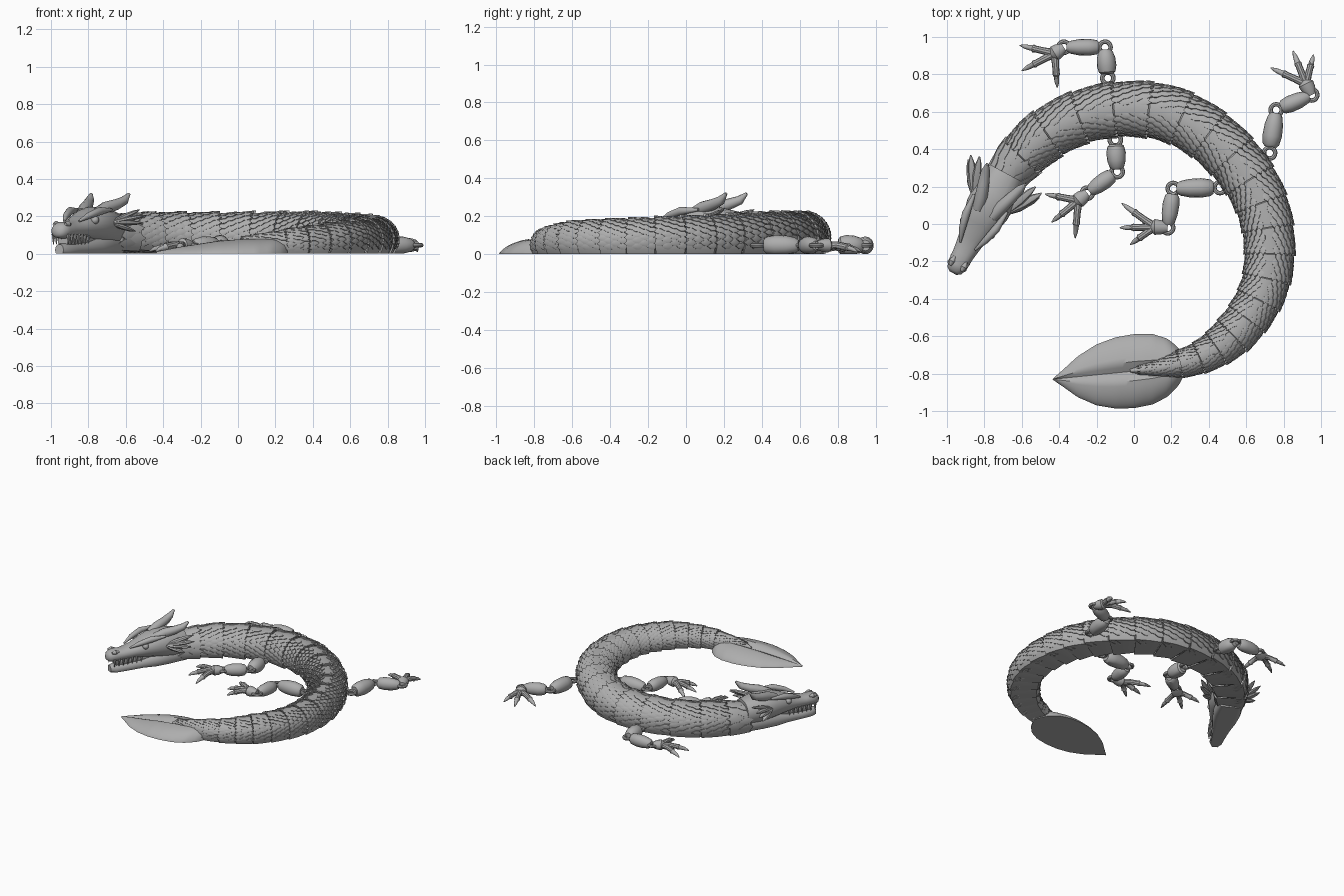
import bpy, bmesh
from math import sin, cos, pi, radians
from mathutils import Vector as V

cube = bpy.data.objects.get("Cube")
if cube:
    bpy.data.objects.remove(cube)

grey = bpy.data.materials.new("stone_grey")
grey.use_nodes = True
COLOR = (0.42, 0.42, 0.42, 1)
grey.diffuse_color = COLOR
grey.node_tree.nodes["Principled BSDF"].inputs["Base Color"].default_value = COLOR


def finish(name, bm, angle=35):
    bmesh.ops.recalc_face_normals(bm, faces=bm.faces)
    me = bpy.data.meshes.new(name)
    bm.to_mesh(me)
    bm.free()
    me.materials.append(grey)
    ob = bpy.data.objects.new(name, me)
    bpy.context.collection.objects.link(ob)
    bpy.ops.object.select_all(action="DESELECT")
    ob.select_set(True)
    bpy.context.view_layer.objects.active = ob
    bpy.ops.object.shade_smooth_by_angle(angle=radians(angle))
    return ob


def loft(bm, rings):
    """Skin closed rings of equal length and cap both ends."""
    vs = [[bm.verts.new(p) for p in r] for r in rings]
    n = len(vs[0])
    for a, b in zip(vs, vs[1:]):
        for i in range(n):
            j = (i + 1) % n
            bm.faces.new((a[i], a[j], b[j], b[i]))
    bm.faces.new(vs[0])
    bm.faces.new(vs[-1])


def tube(bm, pts, radii, flat=1.0, n=12):
    """Round tube through points, flattened in height and cut off at the ground."""
    pts = [V(p) for p in pts]
    rings = []
    for i, (p, r) in enumerate(zip(pts, radii)):
        t = (pts[min(i + 1, len(pts) - 1)] - pts[max(i - 1, 0)]).normalized()
        side = t.cross(V((0, 0, 1))).normalized()
        up = side.cross(t)
        ring = [p + side * r * cos(a) + up * r * flat * sin(a)
                for a in (2 * pi * k / n for k in range(n))]
        rings.append([V((q.x, q.y, max(q.z, 0))) for q in ring])
    loft(bm, rings)


def interp(table, x):
    for (x0, y0), (x1, y1) in zip(table, table[1:]):
        if x <= x1:
            k = max(0, (x - x0) / (x1 - x0))
            return y0 + (y1 - y0) * k
    return table[-1][1]


# Curled spine, from neck to tail tip
SPINE = [V(p) for p in [(-.70, .235), (-.60, .36), (-.45, .49), (-.26, .58), (-.05, .615),
         (.165, .595), (.35, .51), (.51, .375), (.63, .215), (.70, .05), (.725, -.14),
         (.70, -.325), (.62, -.485), (.50, -.62), (.35, -.715), (.165, -.765), (-.02, -.785)]]
WIDTH = [(0, .115), (.1, .14), (.3, .15), (.5, .145), (.65, .133), (.8, .115), (.91, .075), (1, .018)]
HEIGHT = [(0, .205), (.1, .225), (.4, .23), (.6, .205), (.8, .18), (.91, .135), (1, .085)]


def spine(f):
    u = f * (len(SPINE) - 1)
    i = min(max(int(u), 0), len(SPINE) - 2)
    k = u - i
    b, c = SPINE[i], SPINE[i + 1]
    a = SPINE[i - 1] if i else b * 2 - c
    d = SPINE[i + 2] if i + 2 < len(SPINE) else c * 2 - b
    return (b * 2 + (c - a) * k + (a * 2 - b * 5 + c * 4 - d) * k ** 2
            + (b * 3 - a - c * 3 + d) * k ** 3) / 2


LOW = .6   # angle below the widest point where the flat belly starts


def skin(f, t, size):
    """Point on the body at spine fraction f and angle t."""
    c = spine(f)
    d = (spine(f + .004) - spine(f - .004)).normalized()
    w, h = interp(WIDTH, f), interp(HEIGHT, f)
    mid = h * .4
    z = mid + (h - mid) * sin(t) * size if t > 0 else mid + mid * sin(t) / sin(LOW)
    x = w * cos(t) * size
    return V((c.x - d.y * x, c.y + d.x * x, max(z, 0)))


def body_ring(f, size, n=28):
    return [skin(f, -LOW + (pi + 2 * LOW) * k / (n - 1), size) for k in range(n)]


def scale_plate(bm, f, t, length, dt, size):
    """Pointed shingle whose tip lifts towards the tail."""
    shape = [(-.3, 0, -.03), (.1, -.9, 0), (.55, -.8, .03), (1, 0, .06), (.55, .8, .03), (.1, .9, 0)]
    top = [bm.verts.new(skin(f + a * length, t + b * dt, size + c)) for a, b, c in shape]
    low = [bm.verts.new(skin(f + a * length, t + b * dt, size - .05)) for a, b, c in shape]
    hub = bm.verts.new(skin(f + .4 * length, t, size + .05))
    for i in range(6):
        j = (i + 1) % 6
        bm.faces.new((top[i], top[j], hub))
        bm.faces.new((top[i], low[i], low[j], top[j]))


def add_scales(bm, f0, f1, rows, per_side):
    step = (f1 - f0) / rows
    span = (pi / 2 - .2 + .35) / per_side
    for r in range(rows):
        for k in range(per_side):
            t = -.35 + span * (k + .5 + (.25 if r % 2 else -.25))
            size = .93 + .07 * (r + .5) / rows
            for a in (t, pi - t):
                scale_plate(bm, f0 + step * (r + .1), a, step * 1.2, span * .52, size)


# Hollow-backed body segments, each nose sitting inside the one before
COUNT, END = 19, .91
f0 = 0
for i in range(COUNT):
    step = END / COUNT * (1.25 - .5 * i / (COUNT - 1))
    f1 = f0 + step
    bm = bmesh.new()
    loft(bm, [body_ring(f0 - step * .22, .45), body_ring(f0 - step * .1, .68),
              body_ring(f0 + step * .04, .9), body_ring(f0 + step * .5, .96),
              body_ring(f1, 1.0), body_ring(f1, .92), body_ring(f1 - step * .3, .78),
              body_ring(f1 - step * .42, .5)])
    if i == 0:
        add_scales(bm, f0, f1, 2, 4)   # large neck scales
    else:
        add_scales(bm, f0, f1, 4 if i < 15 else 3, 7)
    finish("body_segment_%02d" % (i + 1), bm)
    # Hinge bar under the joint
    bm = bmesh.new()
    ends = [spine(f1 - step * .55), spine(f1 + step * .15)]
    tube(bm, [(p.x, p.y, .04) for p in ends], [.025, .025])
    finish("hinge_%02d" % (i + 1), bm)
    f0 = f1

# Tapering tail end
bm = bmesh.new()
loft(bm, [body_ring(END - .012, .6), body_ring(END + .004, .9), body_ring(.95, .95),
          body_ring(.98, .9), body_ring(1, .6)])
add_scales(bm, END, .985, 6, 5)
finish("tail_end", bm)

# Leaf-shaped tail fin with a central groove
FIN_W = [(-.435, .002), (-.38, .045), (-.3, .11), (-.2, .163), (-.1, .19), (0, .198), (.1, .188),
         (.18, .155), (.24, .1), (.28, .02)]
FIN_H = [(-.435, .012), (-.3, .04), (-.1, .072), (.05, .082), (.2, .08), (.28, .05)]
bm = bmesh.new()
rings = []
for i in range(41):
    x = -.435 + .715 * i / 40
    w, h = interp(FIN_W, x), interp(FIN_H, x)
    ring = []
    for k in range(25):
        b = -cos(pi * k / 24)
        z = h * max(0, 1 - abs(b) ** 2.2) ** .7 * (.6 + .4 * min(1, abs(b) / .25))
        ring.append((x, -.83 + (x + .435) * .1 + b * w, z))
    rings.append(ring)
loft(bm, rings)
finish("tail_fin", bm)

# Head frame: u forward, p to the left
FWD, LEFT = V((-.473, -.881, 0)), V((.881, -.473, 0))


def hp(u, p, z):
    return V((-.70, .235, z)) + FWD * u + LEFT * p


def head_loft(name, rows, power=.8, n=24):
    bm = bmesh.new()
    rings = []
    for u, w, z0, z1 in rows:
        ring = []
        for k in range(n):
            c, s = cos(2 * pi * k / n), sin(2 * pi * k / n)
            p = w * abs(c) ** power * (1 if c > 0 else -1)
            z = (z0 + z1) / 2 + (z1 - z0) / 2 * s
            ring.append(hp(u, p, max(z, 0)))
        rings.append(ring)
    loft(bm, rings)
    finish(name, bm, 50)


head_loft("skull", [(-.04, .10, .03, .225), (.08, .122, .04, .25), (.18, .12, .06, .25),
                    (.27, .098, .075, .22), (.36, .072, .085, .183), (.45, .058, .085, .165),
                    (.515, .055, .08, .17), (.55, .042, .085, .158), (.565, .02, .1, .135)])
head_loft("lower_jaw", [(-.04, .09, -.03, .12), (.1, .1, -.03, .12), (.2, .088, -.03, .1),
                        (.3, .068, -.02, .075), (.42, .052, -.02, .058), (.5, .045, -.02, .056),
                        (.54, .025, -.01, .05)])
head_loft("mouth_lining", [(.1, .07, .03, .15), (.3, .05, .03, .12), (.5, .03, .03, .11)])

for side, label in ((1, "left"), (-1, "right")):
    # Horn
    bm = bmesh.new()
    tube(bm, [hp(u, p * side, z) for u, p, z in
              [(.2, .045, .215), (.13, .062, .245), (.06, .085, .262), (.0, .105, .285), (-.035, .115, .32)]],
         [.03, .034, .03, .024, .008])
    finish(label + "_horn", bm)
    # Brow ridge and nostril
    bm = bmesh.new()
    tube(bm, [hp(u, p * side, z) for u, p, z in
              [(.4, .045, .175), (.33, .07, .205), (.25, .09, .228), (.14, .1, .235)]],
         [.006, .018, .022, .008])
    finish(label + "_brow", bm)
    bm = bmesh.new()
    tube(bm, [hp(u, .035 * side, .158) for u in (.48, .51, .535)], [.006, .018, .008])
    finish(label + "_nostril", bm)
    # Eye
    bm = bmesh.new()
    bmesh.ops.create_uvsphere(bm, u_segments=16, v_segments=10, radius=.022)
    bmesh.ops.translate(bm, vec=hp(.29, .082 * side, .18), verts=bm.verts)
    finish(label + "_eye", bm)
    # Fanned ear
    bm = bmesh.new()
    for u, p, z in [(-.05, .17, .235), (-.035, .215, .205), (-.01, .215, .165), (.03, .19, .12)]:
        base, tip = hp(.15, .095 * side, .165), hp(u, p * side, z)
        tube(bm, [base, base.lerp(tip, .5), base.lerp(tip, .8), tip], [.014, .024, .018, .004], .6, 8)
    finish(label + "_ear", bm)
    # Teeth
    bm = bmesh.new()
    for k in range(7):
        u = .31 + .035 * k
        p = (.066 - .045 * (u - .31)) * side * .8
        tube(bm, [hp(u, p, .105), hp(u + .002, p, .05)], [.012, .002], 1, 6)
    finish(label + "_teeth", bm)

# Limbs: hip, elbow, wrist, then the three claw tips
LIMBS = {
    "front_right": [(-.14, .78), (-.155, .945), (-.375, .945), (-.61, .955), (-.60, .82), (-.41, .73)],
    "front_left": [(-.10, .45), (-.09, .28), (-.25, .165), (-.475, .16), (-.44, .01), (-.315, -.075)],
    "rear_right": [(.725, .38), (.76, .61), (.95, .69), (.73, .835), (.85, .925), (.96, .905)],
    "rear_left": [(.46, .195), (.21, .19), (.18, -.02), (-.065, .11), (-.075, -.02), (-.02, -.11)],
}
for label, flat_pts in LIMBS.items():
    hip, elbow, wrist, *tips = [V((x, y, .046)) for x, y in flat_pts]
    for part, a, b, r in (("upper", hip, elbow, .052), ("lower", elbow, wrist, .045)):
        bm = bmesh.new()
        tube(bm, [a.lerp(b, k) for k in (.14, .2, .4, .65, .85, .93)],
             [r * k for k in (.6, .85, 1, .95, .75, .5)], 1.05, 16)
        finish(label + "_" + part + "_leg", bm)
    # Ring links at the joints
    for part, c in (("hip", hip), ("elbow", elbow), ("wrist", wrist)):
        bpy.ops.mesh.primitive_torus_add(location=c, major_radius=.03, minor_radius=.012,
                                         major_segments=20, minor_segments=8)
        ob = bpy.context.object
        ob.name = label + "_" + part + "_ring"
        ob.data.materials.append(grey)
        bpy.ops.object.shade_smooth_by_angle(angle=radians(40))
    # Palm and clawed fingers
    palm = wrist.lerp(sum(tips, V((0, 0, 0))) / 3, .3)
    bm = bmesh.new()
    tube(bm, [wrist, wrist.lerp(palm, .5), palm, palm.lerp(tips[1], .12)], [.025, .038, .042, .02], .9)
    for tip in tips:
        path = [palm.lerp(tip, k) for k in (0, .3, .55, .62, .66, .85, 1)]
        for p, z in zip(path, (.042, .048, .04, .036, .034, .025, .012)):
            p.z = z
        tube(bm, path, [.024, .019, .018, .021, .015, .012, .003], 1, 10)
    finish(label + "_foot", bm)
